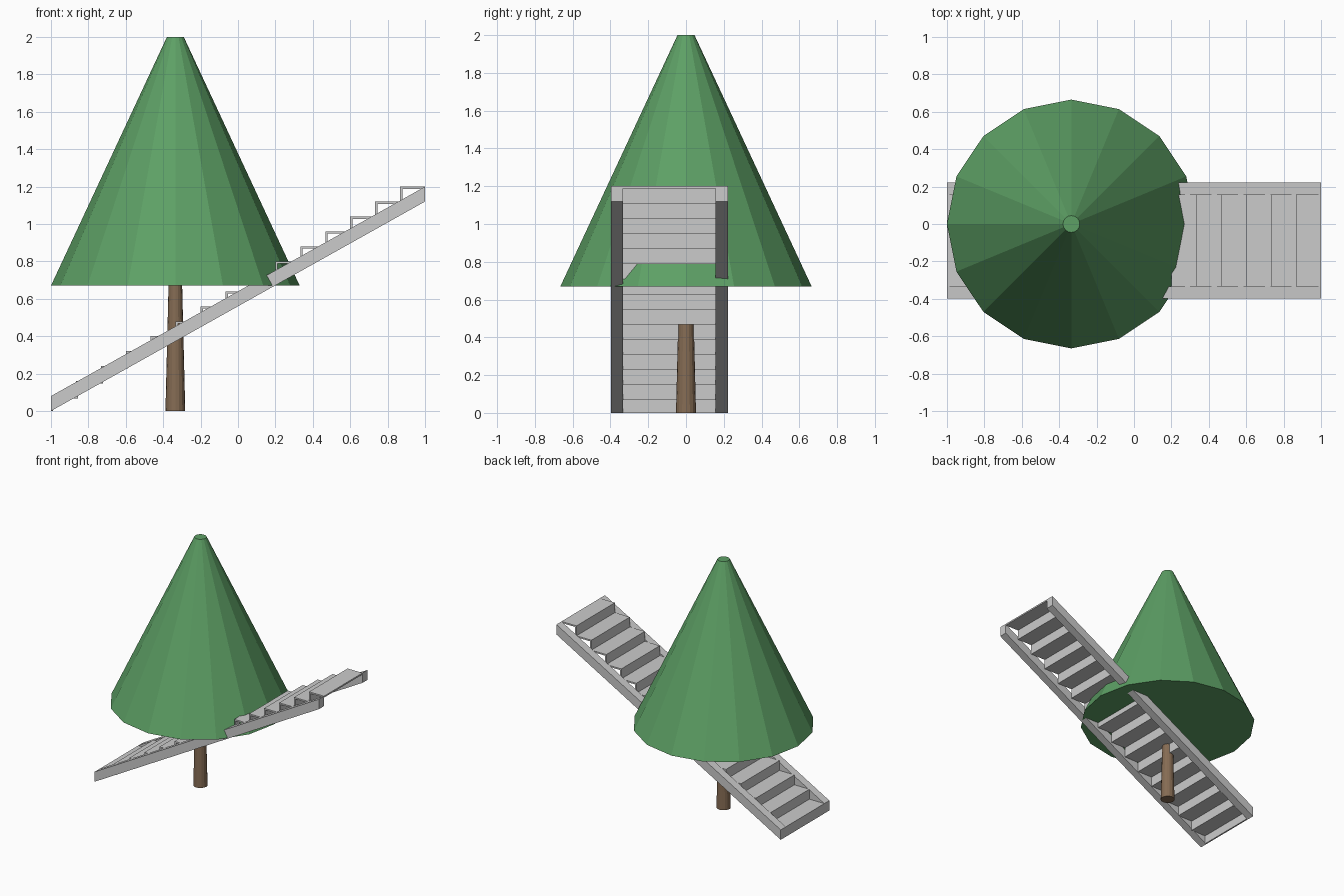
import bpy, bmesh
from mathutils import Matrix

if "Cube" in bpy.data.objects:
    bpy.data.objects.remove(bpy.data.objects["Cube"])


def material(name, rgb):
    m = bpy.data.materials.new(name)
    m.diffuse_color = (*rgb, 1)
    m.use_nodes = True
    m.node_tree.nodes["Principled BSDF"].inputs["Base Color"].default_value = m.diffuse_color
    return m


green = material("leaf green", (0.11, 0.352, 0.13))
brown = material("bark brown", (0.238, 0.15, 0.088))
grey = material("pale grey", (0.6, 0.6, 0.6))


def finish(name, bm, mat):
    bmesh.ops.recalc_face_normals(bm, faces=bm.faces)
    me = bpy.data.meshes.new(name)
    bm.to_mesh(me)
    bm.free()
    me.materials.append(mat)
    ob = bpy.data.objects.new(name, me)
    bpy.context.collection.objects.link(ob)
    return ob


def frustum(name, r0, r1, z0, z1, x, mat, sides=16):
    bm = bmesh.new()
    bmesh.ops.create_cone(bm, cap_ends=True, segments=sides, radius1=r0, radius2=r1,
                          depth=z1 - z0, matrix=Matrix.Translation((x, 0, (z0 + z1) / 2)))
    return finish(name, bm, mat)


def extrude_xz(name, profile, y0, y1, mat):
    """Prism with an xz outline, running from y0 to y1."""
    bm = bmesh.new()
    face = bm.faces.new([bm.verts.new((x, y0, z)) for x, z in profile])
    res = bmesh.ops.extrude_face_region(bm, geom=[face])
    moved = [v for v in res["geom"] if isinstance(v, bmesh.types.BMVert)]
    bmesh.ops.translate(bm, verts=moved, vec=(0, y1 - y0, 0))
    return finish(name, bm, mat)


# Tree: tapered trunk and cut-off cone of foliage
TREE_X = -0.335
frustum("trunk", 0.053, 0.036, 0.0, 0.69, TREE_X, brown)
frustum("foliage", 0.665, 0.045, 0.67, 2.0, TREE_X, green)

# Side rails of the stairs
RAIL = [(-1, 0), (1, 1.12), (1, 1.2), (-1, 0.08)]
extrude_xz("front_rail", RAIL, -0.397, -0.333, grey)
extrude_xz("back_rail", RAIL, 0.157, 0.222, grey)

# Folded thin steps: each is a riser plus a tread, open underneath
STEPS, RISE, T = 15, 0.08, 0.012
RUN = 2 / STEPS
for i in range(STEPS):
    x, z = -1 + i * RUN, i * RISE
    end = x + RUN + (T if i < STEPS - 1 else 0)
    low = z if i == 0 else z - T
    top = z + RISE
    profile = [(x, low), (x + T, low), (x + T, top - T),
               (end, top - T), (end, top), (x, top)]
    extrude_xz(f"step_{i + 1}", profile, -0.333, 0.157, grey)
